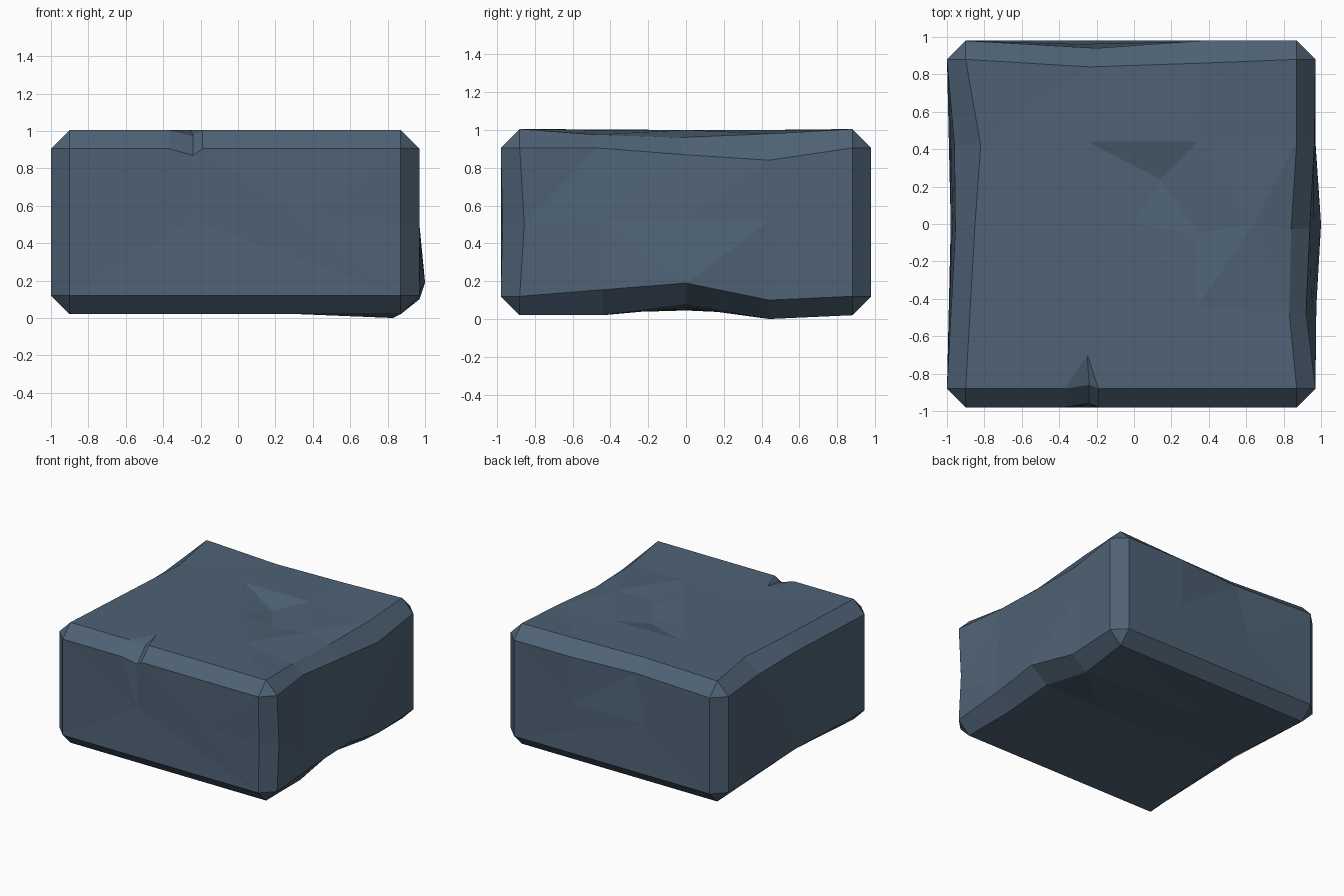
import bpy, bmesh, math
from mathutils import Vector
from mathutils.geometry import delaunay_2d_cdt

if "Cube" in bpy.data.objects:
    bpy.data.objects.remove(bpy.data.objects["Cube"])

# Each side of the block is a panel keyed (axis, side); side 0 = low, 1 = high
OUT = [(-1.0, 0.97), (-0.98, 0.98), (0.02, 1.005)]   # panel planes
INN = [(-0.9, 0.87), (-0.88, 0.88), (0.12, 0.905)]   # chamfer borders
LEFT, RIGHT, FRONT, BACK, BOTTOM, TOP = [(a, s) for a in range(3) for s in (0, 1)]

bm = bmesh.new()
cache = {}
panels = {(a, s): set() for a in range(3) for s in (0, 1)}


def vert(co):
    key = tuple(round(c, 4) for c in co)
    if key not in cache:
        cache[key] = bm.verts.new(key)
    return cache[key]


def corner(axis, signs):
    return tuple(round((OUT if i == axis else INN)[i][signs[i]], 4) for i in range(3))


def edge(pa, pb, mids=()):
    """Chamfer strip between two panels, with worn points along it."""
    run = 3 - pa[0] - pb[0]
    ends = []
    for s in (0, 1):
        signs = [0, 0, 0]
        signs[pa[0]], signs[pb[0]], signs[run] = pa[1], pb[1], s
        ends.append((corner(pa[0], signs), corner(pb[0], signs)))
    line = [ends[0], *mids, ends[1]]
    for a, b in line:
        panels[pa].add(a)
        panels[pb].add(b)
    for (a0, b0), (a1, b1) in zip(line, line[1:]):
        bm.faces.new([vert(c) for c in (a0, a1, b1, b0)])


def fill(panel, inner):
    """Triangulate a panel from its border and its inner points."""
    ax = panel[0]
    u, v = [i for i in range(3) if i != ax]
    border = sorted(panels[panel], key=lambda p: math.atan2(
        p[v] - sum(INN[v]) / 2, p[u] - sum(INN[u]) / 2))
    pts = border + list(inner)
    res = delaunay_2d_cdt([Vector((p[u], p[v])) for p in pts], [],
                          [list(range(len(border)))], 1, 1e-5)
    for f in res[2]:
        bm.faces.new([vert(pts[res[3][i][0]]) for i in f])


# Horizontal top edges: notch in front, wavy wear elsewhere
edge(FRONT, TOP, [((-.37, -.98, .905), (-.37, -.88, 1.005)),
                  ((-.24, -.96, .87), (-.24, -.86, .975)),
                  ((-.19, -.98, .905), (-.19, -.88, 1.005))])
edge(BACK, TOP, [((-.2, .94, .905), (-.24, .84, 1.0)),
                 ((.36, .98, .905), (.36, .86, 1.0))])
edge(RIGHT, TOP, [((.92, -.47, .905), (.83, -.48, .975)),
                  ((.94, -.02, .87), (.84, -.03, .96)),
                  ((.965, .44, .84), (.87, .44, .98))])
edge(LEFT, TOP, [((-.955, -.03, .905), (-.85, 0, 1.0)),
                 ((-.96, .42, .905), (-.82, .42, 1.0))])

# Horizontal bottom edges
edge(FRONT, BOTTOM)
edge(BACK, BOTTOM)
edge(RIGHT, BOTTOM, [((.975, -.44, .155), (.87, -.44, .02)),
                     ((1.0, 0, .19), (.85, 0, .075)),
                     ((.97, .44, .1), (.83, .44, 0.0))])
edge(LEFT, BOTTOM, [((-.98, 0, .13), (-.86, 0, .045))])

# Upright edges
edge(FRONT, RIGHT, [((.87, -.97, .5), (.97, -.855, .5))])
edge(FRONT, LEFT)
edge(BACK, RIGHT)
edge(BACK, LEFT)

# Corner triangles
for n in range(8):
    signs = (n & 1, n >> 1 & 1, n >> 2)
    bm.faces.new([vert(corner(a, signs)) for a in range(3)])

# Panels; the top has a chipped hollow and the tail of the front notch
fill(TOP, [(-.25, .44, 1.0), (.34, .44, 1.0), (.14, .24, .948), (.34, -.05, .972),
           (.64, 0, 1.0), (.34, -.44, 1.0), (-.36, 0, 1.0), (0, 0, .998),
           (-.25, -.7, 1.005), (-.22, -.44, 1.0)])
fill(FRONT, [(-.24, -.966, .52), (.36, -.978, .52)])
fill(BACK, [(-.3, .962, .52), (.36, .975, .52)])
fill(RIGHT, [(.95, -.45, .52), (.96, 0, .52), (.968, .44, .52)])
fill(LEFT, [(-.985, -.4, .52), (-.97, .05, .52), (-.98, .44, .52)])
fill(BOTTOM, [(-.27, 0, .05), (.34, 0, .06), (-.27, .44, .025), (.34, .44, .02)])

bmesh.ops.recalc_face_normals(bm, faces=bm.faces)
mesh = bpy.data.meshes.new("stone_block")
bm.to_mesh(mesh)
bm.free()
mat = bpy.data.materials.new("slate blue stone")
mat.diffuse_color = (0.077, 0.122, 0.178, 1)
mat.use_nodes = True
mat.node_tree.nodes["Principled BSDF"].inputs["Base Color"].default_value = mat.diffuse_color
mesh.materials.append(mat)
block = bpy.data.objects.new("stone_block", mesh)
bpy.context.collection.objects.link(block)
